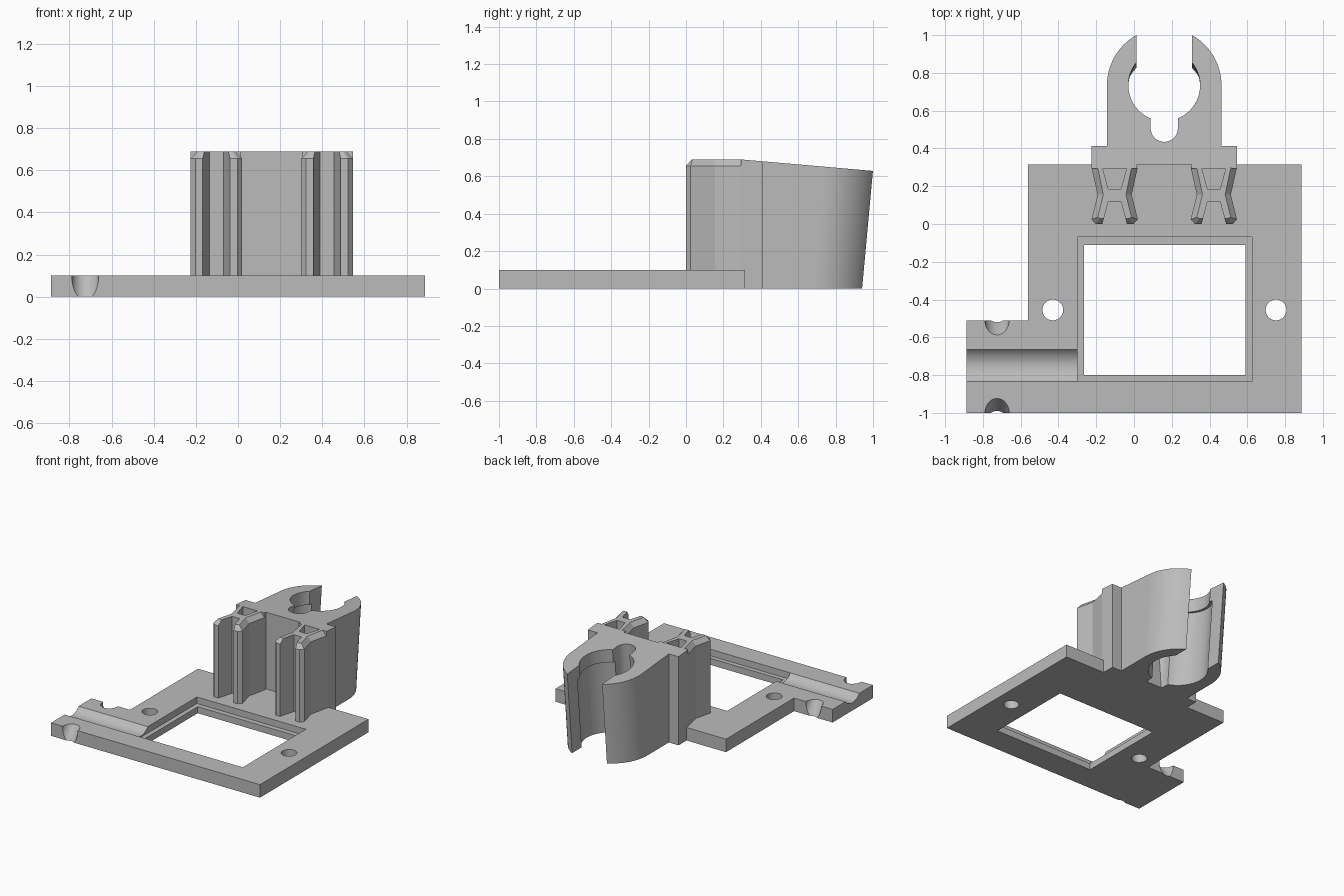
import bpy, bmesh, math
from mathutils import Matrix

cube = bpy.data.objects.get("Cube")
if cube:
    bpy.data.objects.remove(cube, do_unlink=True)

grey = bpy.data.materials.new("plain_grey")
grey.use_nodes = True
grey.diffuse_color = (0.5, 0.5, 0.5, 1)
grey.node_tree.nodes["Principled BSDF"].inputs["Base Color"].default_value = (0.5, 0.5, 0.5, 1)


def loft(name, loops):
    """Closed solid through matching loops, listed bottom to top."""
    bm = bmesh.new()
    rings = [[bm.verts.new(p) for p in loop] for loop in loops]
    n = len(rings[0])
    for low, high in zip(rings, rings[1:]):
        for i in range(n):
            j = (i + 1) % n
            bm.faces.new((low[i], low[j], high[j], high[i]))
    bm.faces.new(rings[0][::-1])
    bm.faces.new(rings[-1])
    bmesh.ops.recalc_face_normals(bm, faces=bm.faces)
    mesh = bpy.data.meshes.new(name)
    bm.to_mesh(mesh)
    bm.free()
    mesh.materials.append(grey)
    obj = bpy.data.objects.new(name, mesh)
    bpy.context.collection.objects.link(obj)
    return obj


def prism(name, pts, z0, z1):
    return loft(name, [[(x, y, z) for x, y in pts] for z in (z0, z1)])


def rect(x0, x1, y0, y1):
    return [(x0, y0), (x1, y0), (x1, y1), (x0, y1)]


def arc(cx, cy, r, a0, a1, n=32):
    angles = [math.radians(a0 + (a1 - a0) * i / n) for i in range(n + 1)]
    return [(cx + r * math.cos(a), cy + r * math.sin(a)) for a in angles]


def circle(cx, cy, r, n=48):
    return arc(cx, cy, r, 0, 360, n)[:-1]


def cut(target, cutter):
    cutter.hide_render = True
    mod = target.modifiers.new("cut", "BOOLEAN")
    mod.operation = "DIFFERENCE"
    mod.solver = "EXACT"
    mod.object = cutter
    bpy.context.view_layer.objects.active = target
    bpy.ops.object.modifier_apply(modifier=mod.name)
    bpy.data.objects.remove(cutter, do_unlink=True)


def smooth(obj):
    bpy.ops.object.select_all(action="DESELECT")
    obj.select_set(True)
    bpy.context.view_layer.objects.active = obj
    bpy.ops.object.shade_smooth_by_angle(angle=math.radians(25))


T = 0.10    # plate thickness
CX = 0.16   # clip centre line

# Base plate with side tab
plate = prism("base_plate", [(-0.887, -1), (0.887, -1), (0.887, 0.315), (-0.56, 0.315),
                             (-0.56, -0.51), (-0.887, -0.51)], 0, T)
# Window and its stepped rebate
cut(plate, prism("window_cutter", rect(-0.265, 0.59, -0.8, -0.11), -0.1, 0.2))
cut(plate, prism("rebate_cutter", rect(-0.3, 0.625, -0.835, -0.07), 0.05, 0.2))
# Screw holes
for x in (-0.43, 0.752):
    cut(plate, prism("screw_cutter", circle(x, -0.455, 0.055), -0.1, 0.2))
# Shallow cable groove along the tab
cut(plate, loft("groove_cutter", [[(x, y, z) for y, z in circle(-0.75, 0.17, 0.11)]
                                  for x in (-1, -0.299)]))
# Slanted tie notches on both tab edges
for y, side in ((-1, 1), (-0.51, -1)):
    notch = prism("notch_cutter", circle(0, 0, 0.064), -0.4, 0.2)
    notch.data.transform(Matrix.Translation((-0.725, y, T))
                         @ Matrix.Rotation(-side * math.radians(33.6), 4, "X"))
    cut(plate, notch)
smooth(plate)


def top_z(y):
    return 0.69 - 0.087 * (y - 0.295)


def leaning(name, pts, drop=0.0, bottom=0.0):
    """Solid leaning to the back with a sloped top; pts are given at the top."""
    lean = 0.092
    top = [(x, y - lean * drop, top_z(y) - drop) for x, y in pts]
    low = [(x, y - lean * (top_z(y) - bottom), bottom) for x, y in pts]
    return loft(name, [low, top])


# Round clip: outer arms, slot mouth, bore and keyhole relief
cy, r_out, r_in, mouth, key = 0.735, 0.303, 0.19, 0.148, 0.072
a_out = math.degrees(math.acos(mouth / r_out))
a_in = math.degrees(math.acos(mouth / r_in))
a_key = math.degrees(math.acos(key / r_in))
outline = ([(CX + r_out, 0.38)] + arc(CX, cy, r_out, 0, a_out)
           + arc(CX, cy, r_in, a_in, -a_key)
           + arc(CX, 0.507, key, 0, -180, 24)
           + arc(CX, cy, r_in, 180 + a_key, 180 - a_in)
           + arc(CX, cy, r_out, 180 - a_out, 180) + [(CX - r_out, 0.38)])
clip = leaning("round_clip", outline)
# Wider bore below the top lip
cut(clip, leaning("bore_cutter", circle(CX, cy, 0.21, 64), 0.1, -0.1))
smooth(clip)

# Upright flange behind the ribs
flange_pts = [(-0.225, 0.295), (0.015, 0.295), (0.015, 0.315), (0.305, 0.315),
              (0.305, 0.295), (0.545, 0.295), (0.545, 0.412), (-0.225, 0.412)]
loft("flange", [[(x, y, 0) for x, y in flange_pts],
                [(x, y, top_z(y)) for x, y in flange_pts]])

# Pair of waisted H-shaped ribs with chamfered tops
rib = [(0.033, 0.12), (0.065, 0), (0.1, 0), (0.1225, 0.025),
       (0.09, 0.155), (0.1225, 0.3), (0.065, 0.3), (0.033, 0.185)]
rib_top = [(0.033, 0.12), (0.057, 0.03), (0.075, 0.03), (0.09, 0.035),
           (0.06, 0.155), (0.09, 0.3), (0.065, 0.3), (0.033, 0.185)]


def mirrored(half, cx, z):
    return ([(cx + u, y, z) for u, y in half]
            + [(cx - u, y, z) for u, y in reversed(half)])


for name, cx in (("right_rib", -0.1025), ("left_rib", 0.4225)):
    loft(name, [mirrored(rib, cx, 0.05), mirrored(rib, cx, 0.655),
                mirrored(rib_top, cx, 0.69)])
